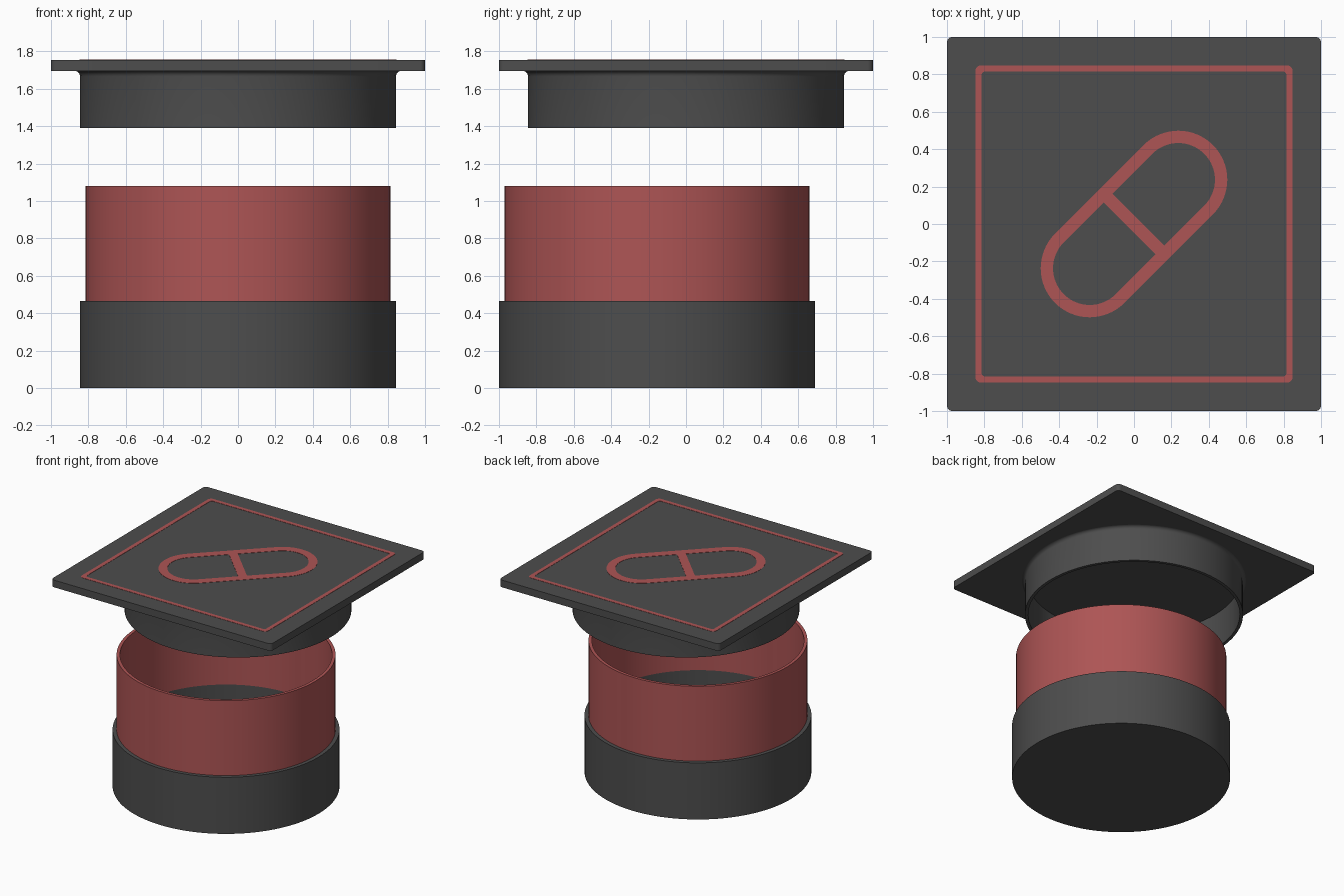
import bpy, bmesh, math
from math import pi, cos, sin

if "Cube" in bpy.data.objects:
    bpy.data.objects.remove(bpy.data.objects["Cube"])


def material(name, rgb):
    m = bpy.data.materials.new(name)
    m.diffuse_color = (*rgb, 1)
    m.use_nodes = True
    m.node_tree.nodes["Principled BSDF"].inputs["Base Color"].default_value = m.diffuse_color
    return m


DARK = material("dark_grey", (0.075, 0.075, 0.075))
RED = material("red", (0.42, 0.09, 0.09))


def finish(bm, name, mat, smooth=True):
    bmesh.ops.remove_doubles(bm, verts=bm.verts, dist=1e-5)
    bmesh.ops.recalc_face_normals(bm, faces=bm.faces)
    me = bpy.data.meshes.new(name)
    bm.to_mesh(me)
    bm.free()
    me.materials.append(mat)
    ob = bpy.data.objects.new(name, me)
    bpy.context.collection.objects.link(ob)
    if smooth:
        bpy.ops.object.select_all(action='DESELECT')
        ob.select_set(True)
        bpy.context.view_layer.objects.active = ob
        bpy.ops.object.shade_smooth_by_angle(angle=math.radians(30))
    return ob


def lathe(name, profile, mat, y=0, closed=True):
    """Spin an (r, z) profile around the vertical axis."""
    bm = bmesh.new()
    vs = [bm.verts.new((r, 0, z)) for r, z in profile]
    pairs = list(zip(vs, vs[1:])) + ([(vs[-1], vs[0])] if closed else [])
    edges = [bm.edges.new(p) for p in pairs]
    bmesh.ops.spin(bm, geom=vs + edges, axis=(0, 0, 1), cent=(0, 0, 0),
                   angle=2 * pi, steps=96, use_merge=True)
    ob = finish(bm, name, mat)
    ob.location.y = y
    return ob


def rounded(hx, hy, r, n):
    """Counter-clockwise rounded rectangle outline."""
    pts = []
    for k, (sx, sy) in enumerate([(1, 1), (-1, 1), (-1, -1), (1, -1)]):
        for i in range(n + 1):
            a = (k + i / n) * pi / 2
            pts.append((sx * (hx - r) + r * cos(a), sy * (hy - r) + r * sin(a)))
    return pts


def prism(name, outer, z0, z1, mat, inner=None, turn=0):
    """Extrude an outline, or the band between two matching outlines."""
    bm = bmesh.new()
    n = len(outer)
    loops = [[bm.verts.new((x, y, z)) for x, y in o]
             for o in ([outer, inner] if inner else [outer]) for z in (z0, z1)]
    if inner:
        ob_, ot, ib, it = loops
        strips = [(ob_, ot), (ot, it), (it, ib), (ib, ob_)]
    else:
        strips = [tuple(loops)]
        bm.faces.new(loops[0])
        bm.faces.new(loops[1])
    for a, b in strips:
        for i in range(n):
            j = (i + 1) % n
            bm.faces.new((a[i], a[j], b[j], b[i]))
    ob = finish(bm, name, mat)
    ob.rotation_euler.z = turn
    return ob


Y = -0.155          # container sits forward of the lid
R, RS, RI = 0.845, 0.815, 0.79

# Container: dark cup and red sleeve
lathe("container_base", [(0, 0), (R, 0), (R, 0.465), (RI, 0.465), (RI, 0.05), (0, 0.05)],
      DARK, Y, closed=False)
lathe("container_sleeve", [(RI, 0.465), (RS, 0.465), (RS, 1.08), (RI, 1.08)], RED, Y)

# Lid: square plate and round skirt with a fillet under the plate
prism("lid_plate", rounded(1, 1, 0.03, 6), 1.695, 1.754, DARK)
fillet = [(R + 0.03 * (1 - cos(a)), 1.666 + 0.03 * sin(a))
          for a in [i * pi / 12 for i in range(7)]]
lathe("lid_skirt", [(0.82, 1.39), (R, 1.39)] + fillet + [(0.82, 1.696)], DARK)

# Red inlays on the lid: square border and capsule symbol
Z0, Z1 = 1.74, 1.756
prism("lid_border", rounded(0.848, 0.848, 0.03, 6), Z0, Z1, RED,
      rounded(0.815, 0.815, 0.02, 6))
C, RO, W = 0.335, 0.262, 0.066
prism("capsule_outline", rounded(C + RO, RO, RO, 16), Z0, Z1, RED,
      rounded(C + RO - W, RO - W, RO - W, 16), pi / 4)
h, w = RO - W, W / 2
prism("capsule_divider", [(w, h), (-w, h), (-w, -h), (w, -h)], Z0, Z1, RED, turn=pi / 4)
